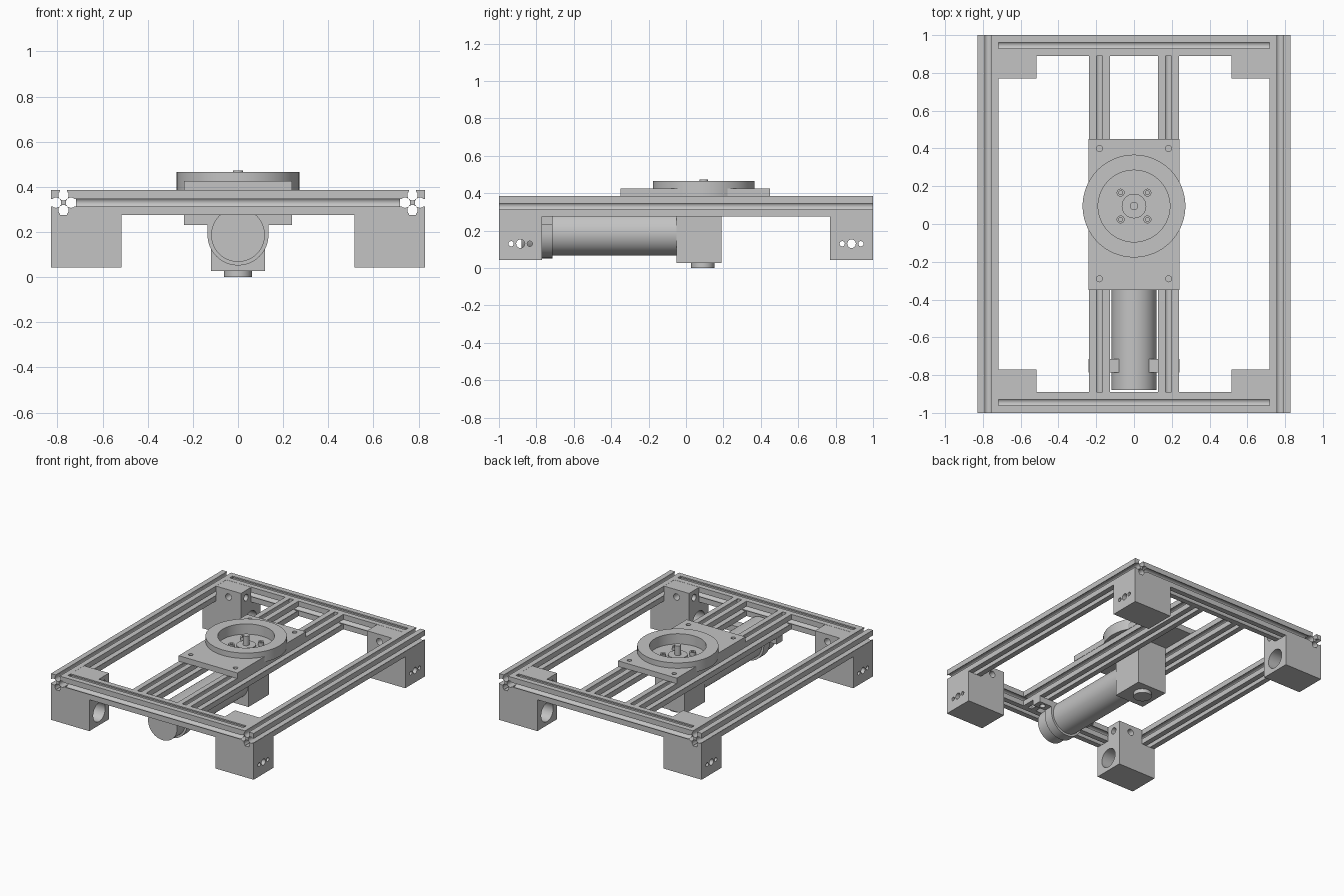
import bpy, bmesh, math
from mathutils import Matrix, Vector

if "Cube" in bpy.data.objects:
    bpy.data.objects.remove(bpy.data.objects["Cube"])

grey = bpy.data.materials.new("machined grey")
grey.diffuse_color = (0.55, 0.55, 0.55, 1)
grey.use_nodes = True
grey.node_tree.nodes["Principled BSDF"].inputs["Base Color"].default_value = grey.diffuse_color
AXES = {'x': Vector((1, 0, 0)), 'y': Vector((0, 1, 0)), 'z': Vector((0, 0, 1))}


def finish(name, bm):
    bmesh.ops.recalc_face_normals(bm, faces=bm.faces)
    me = bpy.data.meshes.new(name)
    bm.to_mesh(me)
    bm.free()
    me.materials.append(grey)
    ob = bpy.data.objects.new(name, me)
    bpy.context.collection.objects.link(ob)
    return ob


def activate(ob):
    bpy.ops.object.select_all(action='DESELECT')
    ob.select_set(True)
    bpy.context.view_layer.objects.active = ob


def box(name, x, y, z):
    bm = bmesh.new()
    size = Matrix.Diagonal((x[1] - x[0], y[1] - y[0], z[1] - z[0], 1))
    mid = Matrix.Translation((sum(x) / 2, sum(y) / 2, sum(z) / 2))
    bmesh.ops.create_cube(bm, size=1, matrix=mid @ size)
    return finish(name, bm)


def cylinder(name, radius, start, axis, length, sides=32):
    bm = bmesh.new()
    d = AXES[axis]
    rot = Vector((0, 0, 1)).rotation_difference(d).to_matrix().to_4x4()
    mid = Matrix.Translation(Vector(start) + d * length / 2)
    bmesh.ops.create_cone(bm, cap_ends=True, segments=sides, radius1=radius,
                          radius2=radius, depth=abs(length), matrix=mid @ rot)
    return finish(name, bm)


def extrude(name, points, axis, start, end):
    """Extrude a 2D profile along x (profile is y,z) or y (profile is x,z)."""
    bm = bmesh.new()
    place = (lambda a, b: (start, a, b)) if axis == 'x' else (lambda a, b: (a, start, b))
    face = bm.faces.new([bm.verts.new(place(a, b)) for a, b in points])
    res = bmesh.ops.extrude_face_region(bm, geom=[face])
    verts = [g for g in res['geom'] if isinstance(g, bmesh.types.BMVert)]
    bmesh.ops.translate(bm, verts=verts, vec=AXES[axis] * (end - start))
    return finish(name, bm)


def cut(ob, *cutters):
    activate(ob)
    for c in cutters:
        m = ob.modifiers.new("cut", 'BOOLEAN')
        m.operation, m.solver, m.object = 'DIFFERENCE', 'EXACT', c
        bpy.ops.object.modifier_apply(modifier=m.name)
        bpy.data.objects.remove(c, do_unlink=True)


# Slotted rail profile: each side has a narrow neck opening into a round channel
def rail_profile(cx, cz, half=0.055, neck=0.016, r=0.023, offset=0.033):
    side = [(-half, half), (-neck, half)]
    a0 = math.acos(neck / r)
    for i in range(13):
        a = math.pi - a0 + (math.pi + 2 * a0) * i / 12
        side.append((r * math.cos(a), offset + r * math.sin(a)))
    side.append((neck, half))
    pts = []
    for k in range(4):
        c, s = round(math.cos(k * math.pi / 2)), round(math.sin(k * math.pi / 2))
        pts += [(cx + c * x + s * z, cz - s * x + c * z) for x, z in side]
    return pts


RZ = 0.33       # rail centre height
CY = 0.095      # turntable centre

# Frame rails and inner rails
for s, side in ((-1, "left"), (1, "right")):
    extrude(side + "_side_rail", rail_profile(s * 0.773, RZ), 'y', -1, 1)
    extrude(side + "_inner_rail", rail_profile(s * 0.183, RZ), 'y', -0.89, 0.89)
for s, side in ((-1, "front"), (1, "back")):
    extrude(side + "_cross_rail", rail_profile(s * 0.945, RZ), 'x', -0.718, 0.718)

# Corner legs with a bored inner side, and the blocks that bolt to the rails
for sx in (-1, 1):
    for sy in (-1, 1):
        leg = box("corner_leg", sorted((sx * 0.515, sx * 0.828)),
                  sorted((sy * 0.77, sy)), (0.043, 0.275))
        cut(leg, cylinder("bore", 0.07, (sx * 0.50, sy * 0.885, 0.14), 'x', sx * 0.28))
        for y, r in ((0.885, 0.023), (0.835, 0.014), (0.935, 0.014)):
            cut(leg, cylinder("hole", r, (sx * 0.70, sy * y, 0.13), 'x', sx * 0.2, 20))
        block = box("corner_block", sorted((sx * 0.515, sx * 0.718)),
                    sorted((sy * 0.77, sy * 0.89)), (0.275, 0.384))
        cut(block, cylinder("hole", 0.024, (sx * 0.617, sy * 0.75, RZ), 'y', sy * 0.08, 20),
            cylinder("hole", 0.024, (sx * 0.50, sy * 0.83, RZ), 'x', sx * 0.08, 20))

# Mounting plate with corner holes and a round recess
plate = box("mounting_plate", (-0.24, 0.24), (-0.35, 0.45), (0.385, 0.426))
cut(plate, cylinder("recess", 0.19, (0, CY, 0.39), 'z', 0.2, 64))
for x in (-0.183, 0.183):
    for y in (-0.29, 0.40):
        cut(plate, cylinder("hole", 0.016, (x, y, 0.40), 'z', 0.1, 20))

# Turntable ring
ring = cylinder("turntable_ring", 0.272, (0, CY, 0.386), 'z', 0.08, 96)
cut(ring, cylinder("opening", 0.19, (0, CY, 0.3), 'z', 0.3, 64))

# Output hub, shaft and hub bolts inside the recess
cylinder("hub", 0.065, (0, CY, 0.388), 'z', 0.015)
cylinder("output_shaft", 0.022, (0, CY, 0.388), 'z', 0.085, 24)
for x in (-0.071, 0.071):
    for y in (-0.071, 0.071):
        bolt = cylinder("hub_bolt", 0.021, (x, CY + y, 0.388), 'z', 0.028, 20)
        cut(bolt, cylinder("socket", 0.011, (x, CY + y, 0.40), 'z', 0.1, 6))

# Gearbox with lower boss
box("gearbox", (-0.12, 0.12), (-0.05, 0.19), (0.028, 0.385))
cylinder("gearbox_boss", 0.062, (0, 0.09, 0), 'z', 0.03)

# Motor
cylinder("motor", 0.119, (0, -0.88, 0.187), 'y', 0.84, 64)

# Motor clamp: rounded cradle with bolted flanges
cradle = [(0.24, 0.23), (0.24, 0.275), (-0.24, 0.275), (-0.24, 0.23), (-0.135, 0.23)]
cradle += [(-0.135 * math.cos(a), 0.187 - 0.135 * math.sin(a))
           for a in (math.pi * i / 32 for i in range(33))]
cradle.append((0.135, 0.23))
clamp = extrude("motor_clamp", cradle, 'y', -0.785, -0.715)
for x in (-0.187, 0.187):
    cut(clamp, cylinder("hole", 0.02, (x, -0.75, 0.2), 'z', 0.055, 20))

# Smooth the round surfaces, keep edges sharp
for ob in list(bpy.context.scene.objects):
    activate(ob)
    bpy.ops.object.shade_smooth_by_angle(angle=math.radians(32))
